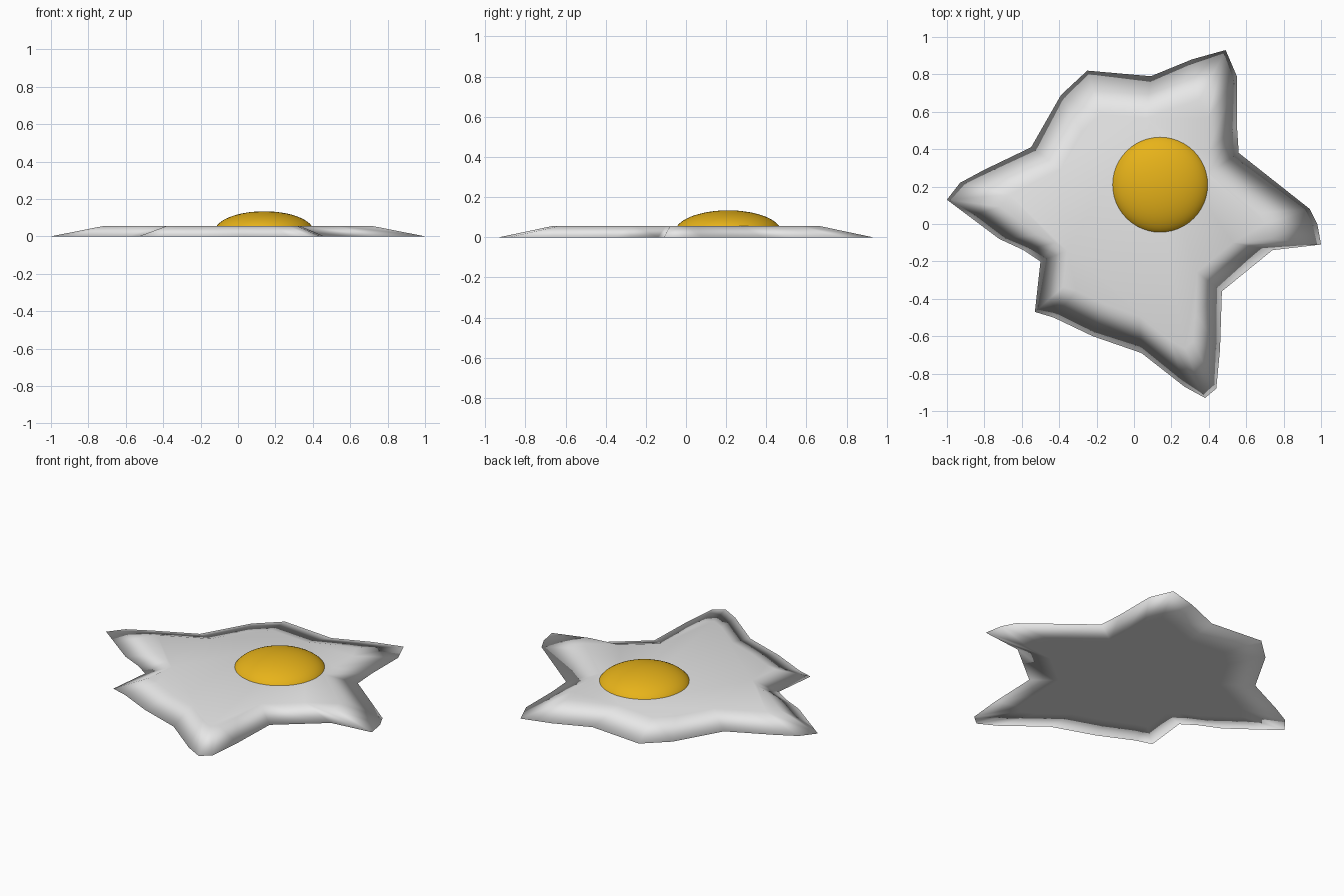
import bpy
import bmesh
from mathutils import Matrix, Vector

default = bpy.data.objects.get("Cube")
if default:
    bpy.data.objects.remove(default, do_unlink=True)

THICKNESS = 0.056
TOP_SCALE = 0.715


def make_material(name, color, roughness=0.5):
    mat = bpy.data.materials.new(name)
    mat.use_nodes = True
    mat.diffuse_color = color
    shader = mat.node_tree.nodes["Principled BSDF"]
    shader.inputs["Base Color"].default_value = color
    shader.inputs["Roughness"].default_value = roughness
    return mat


def finish(bm, name, material):
    """Turn a bmesh into a smooth shaded object with one material."""
    bmesh.ops.recalc_face_normals(bm, faces=bm.faces)
    for face in bm.faces:
        face.smooth = True
    mesh = bpy.data.meshes.new(name)
    bm.to_mesh(mesh)
    bm.free()
    mesh.materials.append(material)
    obj = bpy.data.objects.new(name, mesh)
    bpy.context.collection.objects.link(obj)
    return obj


white = make_material("egg white", (0.8, 0.8, 0.8, 1.0))
yellow = make_material("yolk yellow", (0.8, 0.45, 0.01, 1.0))

# Ragged outline of the egg white, clockwise from the right-hand tip
outline = [
    (-1, .13), (-.93, .22), (-.8, .29), (-.55, .41), (-.39, .69),
    (-.25, .82), (.09, .79), (.31, .88), (.49, .93), (.55, .79),
    (.55, .53), (.56, .38), (.94, .08), (.98, 0), (1, -.11),
    (.74, -.14), (.47, -.36), (.46, -.67), (.44, -.88), (.38, -.93),
    (.27, -.87), (.04, -.69), (-.22, -.6), (-.43, -.5), (-.53, -.47),
    (-.5, -.2), (-.59, -.14), (-.72, -.08), (-.88, .04),
]

# Egg white: a flat sheet with edges that taper to the ground
bm = bmesh.new()


def add_ring(scale, z):
    return [bm.verts.new((x * scale, y * scale, z)) for x, y in outline]


def bridge(ring_a, ring_b):
    count = len(ring_a)
    for i in range(count):
        j = (i + 1) % count
        bm.faces.new((ring_a[i], ring_a[j], ring_b[j], ring_b[i]))


rim = add_ring(1.0, 0.0)
for height in (THICKNESS, 0.0):
    inner = add_ring(TOP_SCALE, height)
    bridge(rim, inner)
    bm.faces.new(inner)
finish(bm, "egg_white", white)

# Yolk: a flattened sphere with its hidden lower part cut away
bm = bmesh.new()
bmesh.ops.create_uvsphere(bm, u_segments=48, v_segments=32, radius=1.0)
place = Matrix.Translation((0.14, 0.21, 0.025)) @ Matrix.Diagonal((0.265, 0.265, 0.109, 1))
bm.transform(place)
bmesh.ops.bisect_plane(
    bm, geom=bm.verts[:] + bm.edges[:] + bm.faces[:],
    plane_co=Vector((0, 0, THICKNESS - 0.004)), plane_no=Vector((0, 0, 1)),
    clear_inner=True)
finish(bm, "yolk", yellow)
